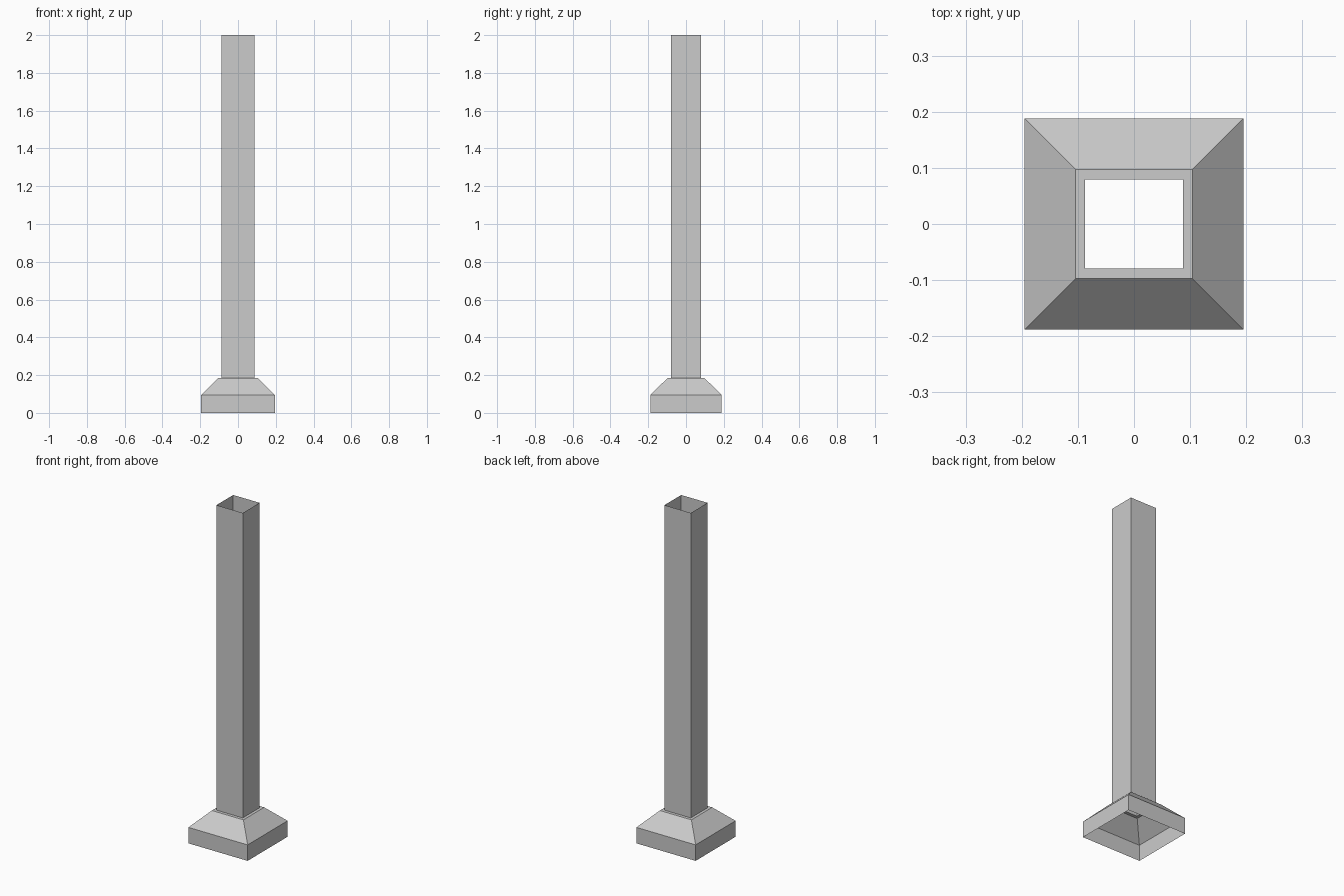
import bpy, bmesh

if "Cube" in bpy.data.objects:
    bpy.data.objects.remove(bpy.data.objects["Cube"])


def ring_shell(name, rings):
    """Open thin shell bridged through rectangular rings (half_x, half_y, z)."""
    bm = bmesh.new()
    loops = [[bm.verts.new((sx * hx, sy * hy, z))
              for sx, sy in ((-1, -1), (1, -1), (1, 1), (-1, 1))]
             for hx, hy, z in rings]
    for low, high in zip(loops, loops[1:]):
        for i in range(4):
            j = (i + 1) % 4
            bm.faces.new((low[i], low[j], high[j], high[i]))
    mesh = bpy.data.meshes.new(name)
    bm.to_mesh(mesh)
    bm.free()
    obj = bpy.data.objects.new(name, mesh)
    bpy.context.collection.objects.link(obj)
    return obj


# Hollow foot: upright skirt, sloped shoulder, narrow flat ledge
ring_shell("foot", [
    (0.195, 0.188, 0.0),
    (0.195, 0.188, 0.095),
    (0.104, 0.0975, 0.185),
    (0.087, 0.079, 0.185),
])

# Open rectangular shaft rising from the ledge
ring_shell("shaft", [
    (0.087, 0.079, 0.185),
    (0.087, 0.079, 2.0),
])
